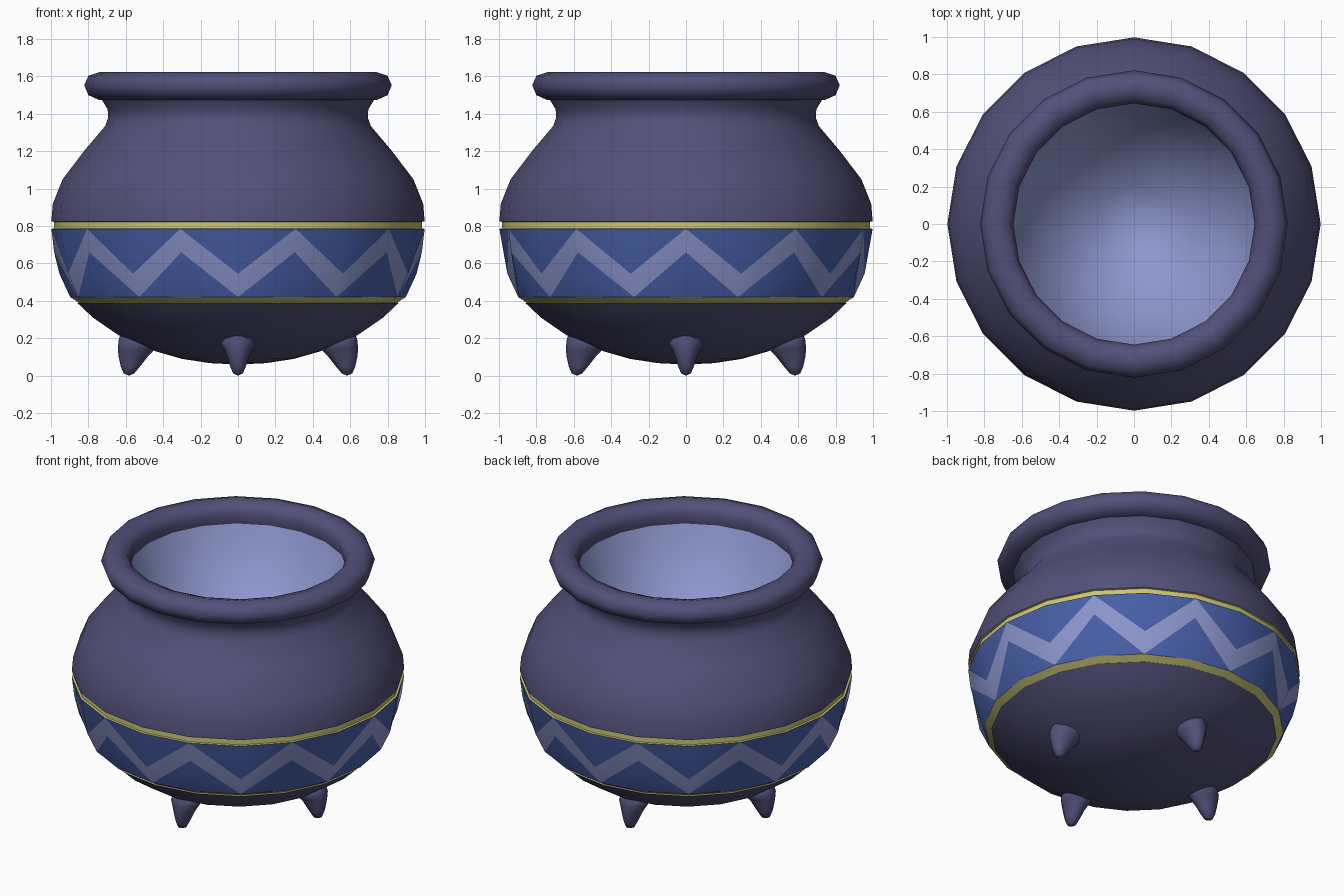
import bpy, bmesh, math

if "Cube" in bpy.data.objects:
    bpy.data.objects.remove(bpy.data.objects["Cube"])

SIDES = 20


def material(name, rgb):
    m = bpy.data.materials.new(name)
    m.diffuse_color = (*rgb, 1)
    m.use_nodes = True
    m.node_tree.nodes["Principled BSDF"].inputs["Base Color"].default_value = m.diffuse_color
    return m


IRON = material("dark_iron", (0.085, 0.08, 0.19))
BLUE = material("band_blue", (0.065, 0.115, 0.40))
PALE = material("pale_blue", (0.27, 0.31, 0.62))
GOLD = material("gold", (0.58, 0.56, 0.18))


def skin(name, columns, mats, row_mats=None, angle=40):
    """Closed loop of columns (lists of points), skinned with quads."""
    bm = bmesh.new()
    grid = [[bm.verts.new(p) for p in col] for col in columns]
    for i, a in enumerate(grid):
        b = grid[(i + 1) % len(grid)]
        for j in range(len(a) - 1):
            f = bm.faces.new((a[j], b[j], b[j + 1], a[j + 1]))
            f.material_index = row_mats[j] if row_mats else 0
    bmesh.ops.remove_doubles(bm, verts=bm.verts, dist=0.0005)
    me = bpy.data.meshes.new(name)
    bm.to_mesh(me)
    bm.free()
    for m in mats:
        me.materials.append(m)
    ob = bpy.data.objects.new(name, me)
    bpy.context.collection.objects.link(ob)
    bpy.ops.object.select_all(action='DESELECT')
    bpy.context.view_layer.objects.active = ob
    ob.select_set(True)
    bpy.ops.object.shade_smooth_by_angle(angle=math.radians(angle))
    return ob


def lathe(name, profile, mat, angle=40):
    cols = []
    for i in range(SIDES):
        t = math.tau * i / SIDES
        cols.append([(r * math.cos(t), r * math.sin(t), z) for r, z in profile])
    return skin(name, cols, [mat], angle=angle)


# Rounded underside
lathe("pot_base", [(0, .06), (.15, .067), (.30, .09), (.44, .13), (.64, .217),
                   (.775, .31), (.858, .388)], IRON)

# Shoulder and neck
lathe("pot_shoulder", [(.998, .825), (.99, .92), (.938, 1.05),
                       (.82, 1.205), (.71, 1.335), (.694, 1.38), (.697, 1.425),
                       (.735, 1.485)], IRON, 60)

# Rolled rim
lathe("rim", [(.69, 1.475), (.745, 1.475), (.80, 1.50), (.822, 1.553), (.80, 1.603),
              (.735, 1.625), (.67, 1.605), (.645, 1.55), (.655, 1.49)], IRON, 100)

# Inner bowl, facing inwards
lathe("inside", [(.655, 1.49), (.60, 1.36), (.50, 1.20), (.36, 1.05), (.20, .94),
                 (0, .86)], PALE)

# Gold trims set into shallow grooves
lathe("upper_trim", [(.998, .785), (.985, .787), (.985, .823), (.998, .825)], GOLD)
lathe("lower_trim", [(.858, .388), (.853, .392), (.897, .42)], GOLD)


# Blue band with zigzag: alternate columns carry the peaks and valleys
def band_radius(z):
    pts = [(.42, .897), (.545, .955), (.66, .983), (.785, .998)]
    for (z0, r0), (z1, r1) in zip(pts, pts[1:]):
        if z <= z1:
            return r0 + (r1 - r0) * (z - z0) / (z1 - z0)
    return pts[-1][1]


columns = []
for i in range(SIDES):
    t = math.tau * i / SIDES
    zs = (.42, .545, .66, .785, .785) if i % 2 == 0 else (.42, .42, .42, .545, .785)
    columns.append([(band_radius(z) * math.cos(t), band_radius(z) * math.sin(t), z)
                    for z in zs])
skin("zigzag_band", columns, [BLUE, PALE], [0, 0, 1, 0])

# Four pointed feet, leaning along the underside (z, centre, radial, sideways)
FOOT = [(0, .583, 0, 0), (.012, .583, .028, .026), (.05, .575, .052, .042),
        (.10, .561, .077, .057), (.14, .543, .099, .075), (.17, .535, .105, .092),
        (.195, .54, .097, .08), (.215, .56, .07, .045)]
for k, side in enumerate(("right", "back", "left", "front")):
    cols = []
    for i in range(12):
        t = math.tau * i / 12
        cols.append([(c + a * math.cos(t), b * math.sin(t), z) for z, c, a, b in FOOT])
    foot = skin(side + "_foot", cols, [IRON], angle=70)
    foot.rotation_euler.z = k * math.pi / 2
